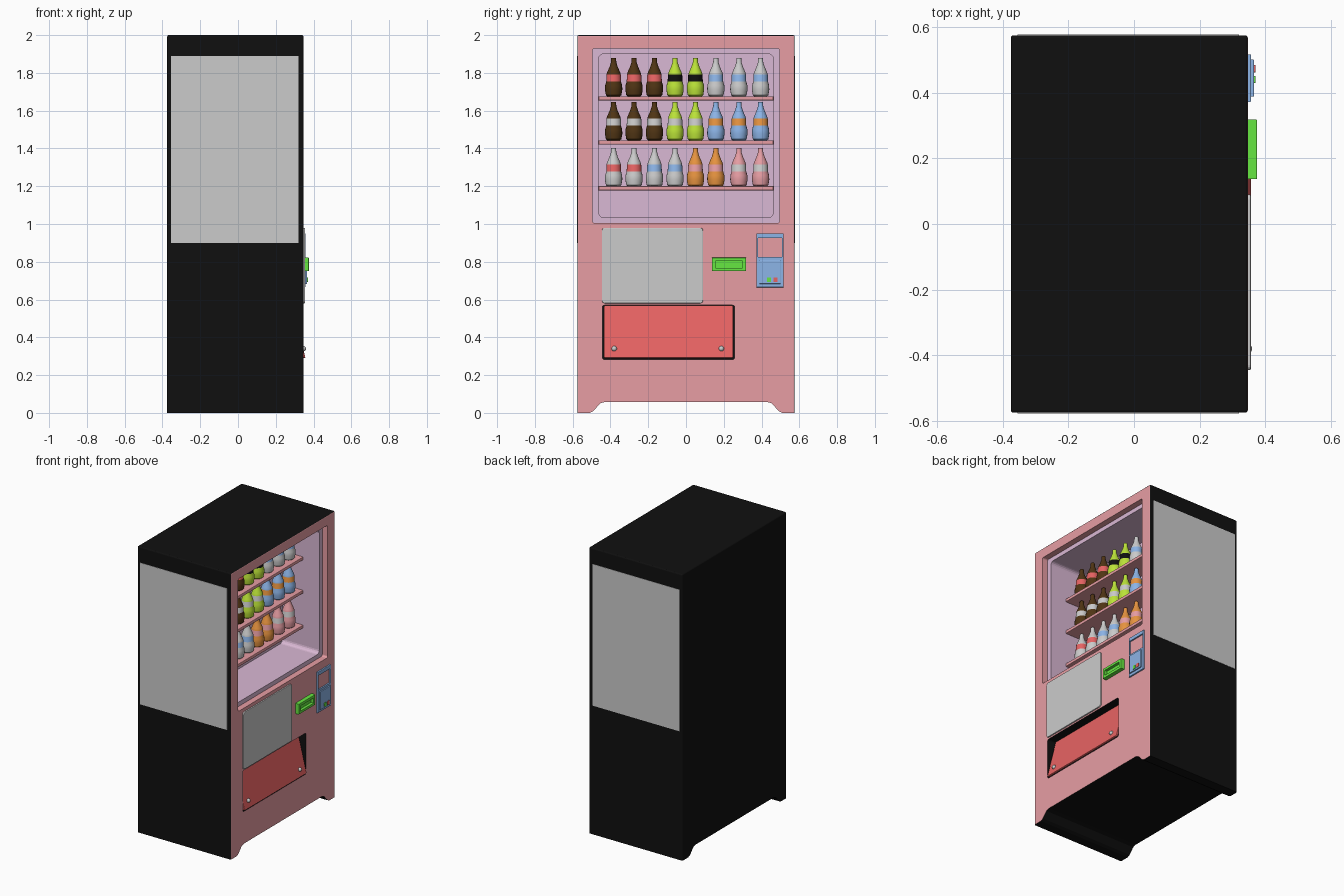
import bpy, bmesh, math
from mathutils import Matrix

cube = bpy.data.objects.get("Cube")
if cube:
    bpy.data.objects.remove(cube, do_unlink=True)

# Palette
COLOURS = {
    "black": (0.005, 0.005, 0.005), "pink": (0.8, 0.34, 0.37),
    "lilac": (0.7, 0.48, 0.66), "light_grey": (0.6, 0.6, 0.6),
    "red": (0.9, 0.14, 0.14), "brown": (0.08, 0.035, 0.007),
    "lime": (0.5, 0.77, 0.04), "blue": (0.27, 0.47, 0.82),
    "orange": (0.95, 0.35, 0.06), "green": (0.15, 0.9, 0.06),
}
MATS = {}
for name, rgb in COLOURS.items():
    m = bpy.data.materials.new(name)
    m.use_nodes = True
    m.diffuse_color = (*rgb, 1)
    m.node_tree.nodes["Principled BSDF"].inputs["Base Color"].default_value = (*rgb, 1)
    MATS[name] = m


def finish(name, bm, mats, smooth=False):
    bmesh.ops.recalc_face_normals(bm, faces=bm.faces)
    me = bpy.data.meshes.new(name)
    bm.to_mesh(me)
    bm.free()
    for c in mats:
        me.materials.append(MATS[c])
    ob = bpy.data.objects.new(name, me)
    bpy.context.collection.objects.link(ob)
    bpy.ops.object.select_all(action='DESELECT')
    ob.select_set(True)
    bpy.context.view_layer.objects.active = ob
    if smooth:
        bpy.ops.object.shade_smooth_by_angle(angle=math.radians(35))
    return ob


def box(name, xs, ys, zs, mats, bevel=0.0, corner=0.0, rule=None):
    """Box from ranges; corner rounds the edges along x, bevel rounds the outer (+x) rim."""
    bm = bmesh.new()
    bmesh.ops.create_cube(bm, size=1)
    for v in bm.verts:
        v.co = [r[0] if c < 0 else r[1] for c, r in zip(v.co, (xs, ys, zs))]
    if corner:
        edges = [e for e in bm.edges if abs(e.verts[0].co.x - e.verts[1].co.x) > 1e-5]
        bmesh.ops.bevel(bm, geom=edges, offset=corner, segments=4, profile=0.5, affect='EDGES')
    if bevel:
        edges = [e for e in bm.edges if all(v.co.x > xs[1] - 1e-5 for v in e.verts)]
        bmesh.ops.bevel(bm, geom=edges, offset=bevel, segments=2, profile=0.5, affect='EDGES')
    bm.normal_update()
    for f in bm.faces:
        f.material_index = rule(f) if rule else 0
    return finish(name, bm, mats)


def cut(target, cutter):
    mod = target.modifiers.new("cut", 'BOOLEAN')
    mod.operation, mod.solver, mod.object = 'DIFFERENCE', 'EXACT', cutter
    bpy.context.view_layer.objects.active = target
    bpy.ops.object.modifier_apply(modifier=mod.name)
    bpy.data.objects.remove(cutter, do_unlink=True)


# Cabinet: side profile with feet, extruded front to back
BODY = ["black", "pink", "lilac"]
half = [(0.43, 0.058), (0.455, 0.05), (0.49, 0.01), (0.51, 0), (0.575, 0), (0.575, 2)]
outline = half + [(-y, z) for y, z in reversed(half)]
bm = bmesh.new()
face = bm.faces.new([bm.verts.new((-0.375, y, z)) for y, z in outline])
ext = bmesh.ops.extrude_face_region(bm, geom=[face])
for v in ext["geom"]:
    if isinstance(v, bmesh.types.BMVert):
        v.co.x = 0.347
bmesh.ops.recalc_face_normals(bm, faces=bm.faces)
sharp = [e for e in bm.edges if e.calc_face_angle() > 1.2
         and (e.verts[0].co.z + e.verts[1].co.z > 0.5)]
bmesh.ops.bevel(bm, geom=sharp, offset=0.008, segments=3, profile=0.5, affect='EDGES')
bm.normal_update()
for f in bm.faces:
    f.material_index = 1 if f.normal.x > 0.9 else 0
cabinet = finish("cabinet", bm, BODY)

# Openings: window step, display recess, delivery bay
cut(cabinet, box("step_cutter", (0.305, 0.5), (-0.495, 0.495), (1.005, 1.93), BODY,
                 corner=0.012, rule=lambda f: 2 if abs(f.normal.x) > 0.5 else 1))
cut(cabinet, box("recess_cutter", (0.02, 0.4), (-0.462, 0.462), (1.035, 1.9), BODY,
                 corner=0.025, rule=lambda f: 2))
cut(cabinet, box("bay_cutter", (0.2, 0.5), (-0.443, 0.258), (0.283, 0.57), BODY,
                 corner=0.012, rule=lambda f: 0))

# Side panels
for side, s in (("left", 1), ("right", -1)):
    box(side + "_side_panel", (-0.355, 0.32), sorted((s * 0.57, s * 0.577)), (0.9, 1.89), ["light_grey"])

# Shelves
SHELVES = (1.676, 1.443, 1.2)
for i, z in enumerate(SHELVES):
    box(f"shelf_{i + 1}", (0.02, 0.18), (-0.462, 0.462), (z - 0.022, z), ["pink"], bevel=0.004)


# Bottles: lathed profile with a label band
PROFILE = [(0, 0), (0.034, 0), (0.041, 0.006), (0.046, 0.035), (0.045, 0.058), (0.039, 0.078),
           (0.038, 0.115), (0.034, 0.128), (0.022, 0.155), (0.014, 0.18), (0.013, 0.202), (0, 0.202)]


def bottle(name, y, z, liquid, label):
    bm = bmesh.new()
    vs = [bm.verts.new((r, 0, h)) for r, h in PROFILE]
    es = [bm.edges.new(p) for p in zip(vs, vs[1:])]
    bmesh.ops.spin(bm, geom=vs + es, cent=(0, 0, 0), axis=(0, 0, 1),
                   angle=math.tau, steps=20, use_merge=True)
    bmesh.ops.remove_doubles(bm, verts=bm.verts, dist=1e-4)
    for f in bm.faces:
        f.material_index = int(0.078 < f.calc_center_median().z < 0.115)
    ob = finish(name, bm, [liquid, label], smooth=True)
    ob.location = (0.113, y, z)


COLUMNS = (-0.383, -0.275, -0.167, -0.058, 0.05, 0.158, 0.28, 0.395)
ROWS = (
    [("brown", "red")] * 3 + [("lime", "black")] * 2 + [("light_grey", "blue")] * 3,
    [("brown", "light_grey")] * 3 + [("lime", "light_grey")] * 2 + [("blue", "orange")] * 3,
    [("light_grey", "red")] * 2 + [("light_grey", "blue")] * 2
    + [("orange", "pink")] * 2 + [("pink", "light_grey")] * 2,
)
for r, (z, row) in enumerate(zip(SHELVES, ROWS)):
    for c, (y, (liquid, label)) in enumerate(zip(COLUMNS, row)):
        bottle(f"bottle_{r + 1}_{c + 1}", y, z, liquid, label)

# Notice plate
box("notice_plate", (0.34, 0.356), (-0.445, 0.09), (0.58, 0.98), ["light_grey"], bevel=0.004, corner=0.015)

# Delivery flap, leaning inward at the top, with two studs
flap = box("delivery_flap", (-0.012, 0), (-0.435, 0.25), (0, 0.285), ["red"], bevel=0.003, corner=0.008)
flap.location = (0.357, 0, 0.292)
flap.rotation_euler.y = -math.radians(14)
for i, y in enumerate((-0.38, 0.187)):
    bm = bmesh.new()
    bmesh.ops.create_uvsphere(bm, u_segments=16, v_segments=8, radius=0.014)
    stud = finish(f"flap_stud_{i + 1}", bm, ["light_grey"], smooth=True)
    stud.location = (0.346, y, 0.34)

# Coin return handle: a ring with a sunken centre
handle = box("note_slot", (0.34, 0.375), (0.137, 0.318), (0.75, 0.822), ["green"], bevel=0.003)
cut(handle, box("slot_cutter", (0.355, 0.5), (0.155, 0.3), (0.768, 0.804), ["green"]))

# Payment unit: open frame above, keypad block below
unit = box("payment_unit", (0.34, 0.357), (0.372, 0.517), (0.665, 0.95), ["blue"], bevel=0.003)
cut(unit, box("unit_cutter", (0.3, 0.5), (0.381, 0.508), (0.825, 0.925), ["blue"]))
pad = box("payment_pad", (0.35, 0.366), (0.388, 0.501), (0.683, 0.81), ["blue"], bevel=0.003)
for name, y, c in (("green_button", 0.44, "green"), ("red_button", 0.473, "red")):
    box(name, (0.36, 0.37), (y - 0.011, y + 0.011), (0.692, 0.718), [c], corner=0.004)
